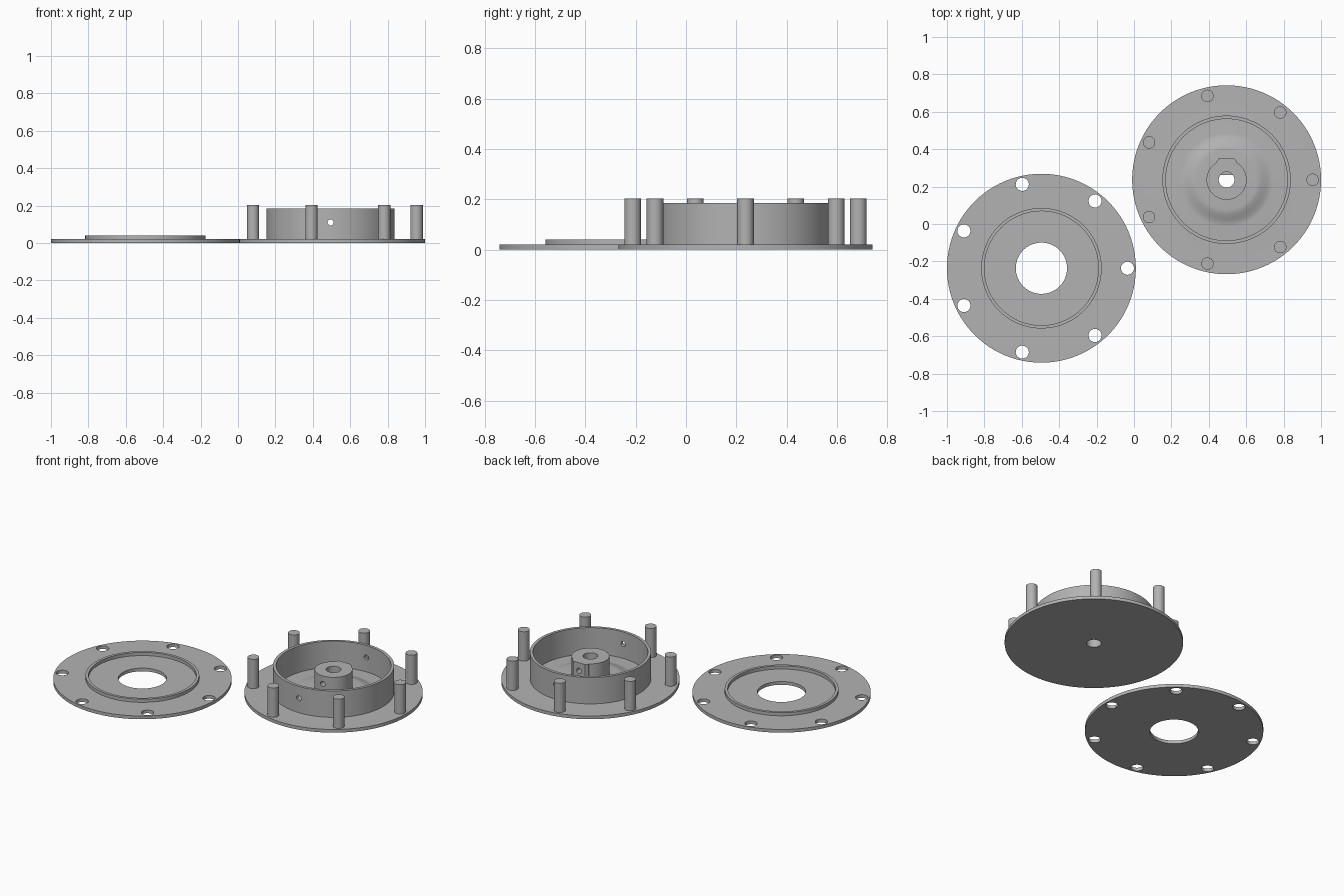
import bpy, math
from mathutils import Matrix

if "Cube" in bpy.data.objects:
    bpy.data.objects.remove(bpy.data.objects["Cube"])

grey = bpy.data.materials.new("plain_grey")
grey.diffuse_color = (0.45, 0.45, 0.45, 1)
grey.use_nodes = True
grey.node_tree.nodes["Principled BSDF"].inputs["Base Color"].default_value = grey.diffuse_color

COVER = (-0.495, -0.2365)   # centre of the flat cover
BASE = (0.495, 0.2365)      # centre of the base with hub
PLATE_R, PLATE_T, PEG_RING = 0.505, 0.02, 0.46
SEG = 96


def make(name, verts, faces, loc=(0, 0, 0)):
    me = bpy.data.meshes.new(name)
    me.from_pydata(verts, [], faces)
    me.materials.append(grey)
    ob = bpy.data.objects.new(name, me)
    ob.location = loc
    bpy.context.collection.objects.link(ob)
    return ob


def lathe(name, profile, centre, seg=SEG):
    """Spin a closed (r, z) loop around the vertical axis; r is never zero."""
    n = len(profile)
    verts = [(r * math.cos(2 * math.pi * i / seg), r * math.sin(2 * math.pi * i / seg), z)
             for i in range(seg) for r, z in profile]
    faces = [(i * n + j, ((i + 1) % seg) * n + j,
              ((i + 1) % seg) * n + (j + 1) % n, i * n + (j + 1) % n)
             for i in range(seg) for j in range(n)]
    return make(name, verts, faces, (*centre, 0))


def prism(name, outline, z0, z1, loc):
    n = len(outline)
    verts = [(x, y, z) for z in (z0, z1) for x, y in outline]
    faces = [tuple(range(n))[::-1], tuple(range(n, 2 * n))]
    faces += [(i, (i + 1) % n, n + (i + 1) % n, n + i) for i in range(n)]
    return make(name, verts, faces, loc)


def circle(r, seg=32):
    return [(r * math.cos(2 * math.pi * i / seg), r * math.sin(2 * math.pi * i / seg))
            for i in range(seg)]


def cut(target, cutter):
    mod = target.modifiers.new("hole", 'BOOLEAN')
    mod.operation, mod.solver, mod.object = 'DIFFERENCE', 'EXACT', cutter
    bpy.context.view_layer.update()
    bpy.context.view_layer.objects.active = target
    bpy.ops.object.modifier_apply(modifier=mod.name)
    bpy.data.objects.remove(cutter)


def bolt_points(centre):
    for k in range(7):
        a = 2 * math.pi * k / 7
        yield centre[0] + PEG_RING * math.cos(a), centre[1] + PEG_RING * math.sin(a), 0


# Cover: plate with a centre opening, bolt holes and a low locating rim
cover = lathe("cover_plate", [(0.137, 0), (PLATE_R, 0), (PLATE_R, PLATE_T),
                              (0.322, PLATE_T), (0.322, 0.04), (0.305, 0.04),
                              (0.305, PLATE_T), (0.137, PLATE_T)], COVER)
for p in bolt_points(COVER):
    cut(cover, prism("hole_cutter", circle(0.035), -0.05, 0.1, p))

# Base: plate with a soft mound around the shaft hole
mound = []
for i in range(9):
    t = i / 8
    mound.append((0.25 - 0.09 * t, PLATE_T + 0.025 * t * t * (3 - 2 * t)))
lathe("base_plate", [(0.042, 0), (PLATE_R, 0), (PLATE_R, PLATE_T)] + mound
      + [(0.042, 0.045)], BASE)

# Drum wall and hub, both pierced front to back for a set screw
wall = lathe("drum_wall", [(0.325, 0.015), (0.343, 0.015), (0.343, 0.185), (0.325, 0.185)], BASE)
hub = lathe("hub", [(0.042, 0.03), (0.107, 0.03), (0.107, 0.16), (0.042, 0.16)], BASE)
boss = prism("hub_flat_boss", [(-0.055, 0.085), (0.055, 0.085), (0.055, 0.098),
                               (0.042, 0.113), (-0.042, 0.113), (-0.055, 0.098)],
             0.03, 0.16, (*BASE, 0))
for part in (wall, hub, boss):
    bore = prism("screw_cutter", circle(0.016, 24), -0.5, 0.5, (0, 0, 0))
    bore.data.transform(Matrix.Rotation(math.pi / 2, 4, 'X'))
    bore.location = (*BASE, 0.11)
    cut(part, bore)

# Flat side of the shaft hole
a0 = math.asin(0.026 / 0.043)
arc = [a0 + (math.pi - 2 * a0) * i / 12 for i in range(13)]
prism("shaft_flat", [(0.043 * math.cos(a), 0.043 * math.sin(a)) for a in arc],
      0.03, 0.09, (*BASE, 0))

# Seven pegs that fit the bolt holes
for p in bolt_points(BASE):
    prism("peg", circle(0.033), 0.015, 0.203, p)

# Smooth round sides, crisp rims
bpy.ops.object.select_all(action='DESELECT')
for ob in bpy.context.scene.objects:
    ob.select_set(True)
    bpy.context.view_layer.objects.active = ob
bpy.ops.object.shade_smooth_by_angle(angle=math.radians(30))
